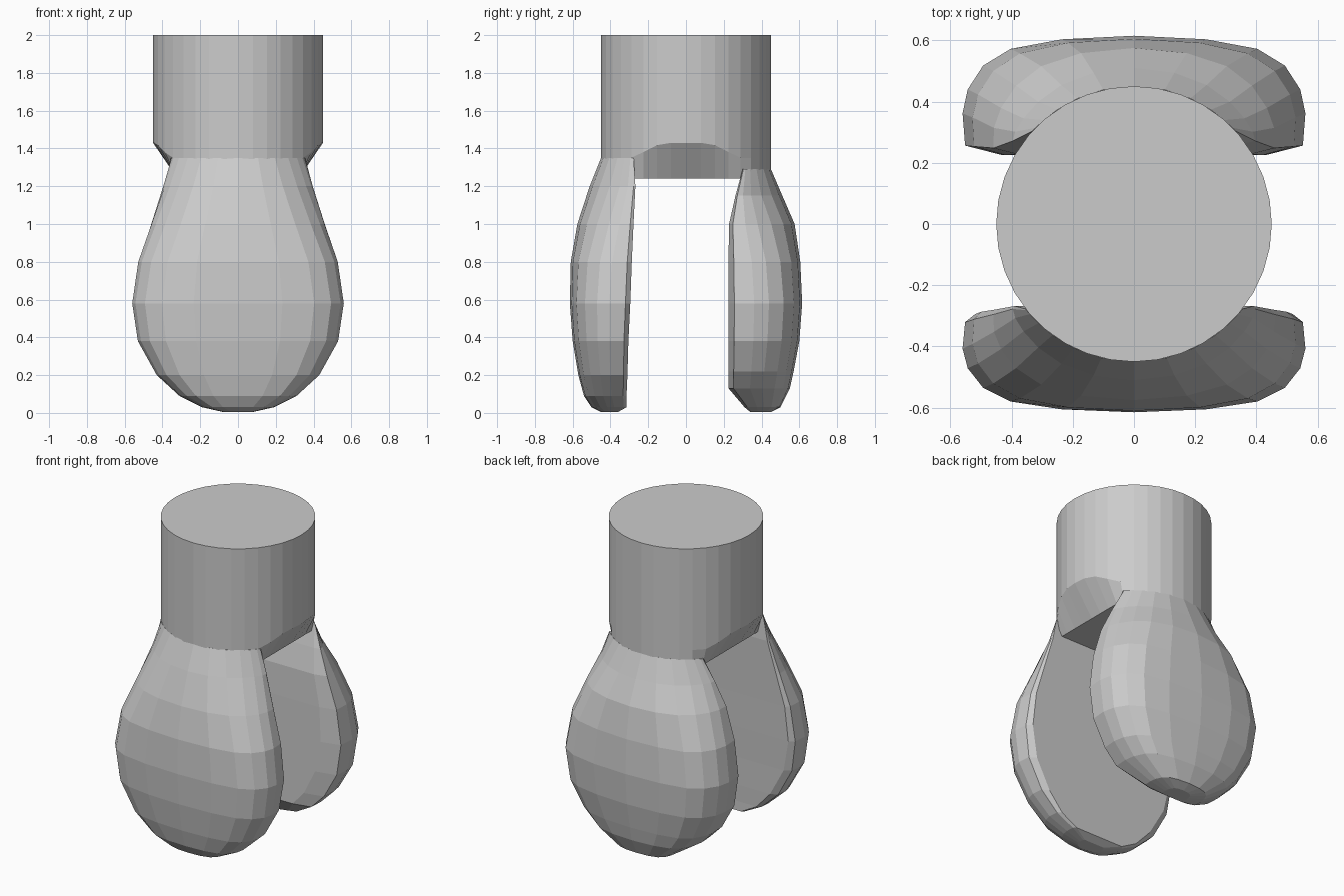
import bpy, bmesh, math

if "Cube" in bpy.data.objects:
    bpy.data.objects.remove(bpy.data.objects["Cube"])

R = 0.45


def finish(name, rings):
    """Skin a list of equal-length vertex rings and cap both ends."""
    bm = bmesh.new()
    vs = [[bm.verts.new(p) for p in ring] for ring in rings]
    n = len(vs[0])
    for a, b in zip(vs, vs[1:]):
        for i in range(n):
            j = (i + 1) % n
            bm.faces.new((a[i], a[j], b[j], b[i]))
    bm.faces.new(vs[0])
    bm.faces.new(vs[-1])
    bmesh.ops.remove_doubles(bm, verts=bm.verts, dist=0.0005)
    bmesh.ops.recalc_face_normals(bm, faces=bm.faces)
    me = bpy.data.meshes.new(name)
    bm.to_mesh(me)
    bm.free()
    ob = bpy.data.objects.new(name, me)
    bpy.context.collection.objects.link(ob)
    return ob


# Upper post: cylinder whose underside slopes in on the two open sides
N = 36
circle = [(R * math.cos(2 * math.pi * i / N), R * math.sin(2 * math.pi * i / N)) for i in range(N)]
clip = lambda v, m: max(-m, min(m, v))
arch = lambda x: 1.35 + 0.08 * min(1, max(0, (abs(x) - 0.36) / 0.075))
finish("post", [
    [(clip(x, 0.32), y, 1.24) for x, y in circle],
    [(x, y, arch(x)) for x, y in circle],
    [(x, y, 2.0) for x, y in circle],
])

# Half cross-section of a pad: (fraction of width, fraction of depth)
BULB = [(0, 0), (0.42, 0.03), (0.72, 0.11), (0.88, 0.25), (0.97, 0.45), (1, 0.65), (0.985, 0.92)]
NECK = [0, 0.3, 0.55, 0.75, 0.88, 0.96, 0.99]


def pad(name, side, sections):
    rings = []
    for z, w, wi, yo, yi, blend in sections:
        half = []
        w_top = sections[-1][1]
        d_top = R - math.sqrt(R * R - w_top * w_top)
        for (k, d), kc in zip(BULB, NECK):
            dc = (R - math.sqrt(R * R - (kc * w_top) ** 2)) / d_top
            kk = k + (kc - k) * blend
            dd = d + (dc - d) * blend
            half.append((kk * w, yo + (yi - yo) * dd))
        half.append((wi, yi))
        ring = half + [(-x, y) for x, y in reversed(half[1:])]
        rings.append([(x, side * y, z) for x, y in ring])
    return finish(name, rings)


# z, half width, inner half width, outer y, inner y, blend to round neck
pad("front_pad", -1, [
    (0.005, 0.08, 0.07, 0.45, 0.36, 0),
    (0.03, 0.19, 0.17, 0.50, 0.315, 0),
    (0.09, 0.31, 0.28, 0.54, 0.315, 0),
    (0.20, 0.43, 0.38, 0.57, 0.31, 0),
    (0.38, 0.53, 0.48, 0.60, 0.305, 0),
    (0.58, 0.56, 0.52, 0.615, 0.295, 0),
    (0.80, 0.53, 0.50, 0.61, 0.287, 0.1),
    (1.00, 0.465, 0.445, 0.575, 0.278, 0.4),
    (1.20, 0.40, 0.39, 0.51, 0.268, 0.75),
    (1.35, 0.355, 0.355, 0.45, 0.277, 1),
])
pad("back_pad", 1, [
    (0.005, 0.08, 0.06, 0.45, 0.34, 0),
    (0.03, 0.19, 0.14, 0.50, 0.31, 0),
    (0.13, 0.35, 0.23, 0.55, 0.225, 0),
    (0.22, 0.44, 0.31, 0.57, 0.225, 0),
    (0.38, 0.53, 0.39, 0.60, 0.225, 0),
    (0.58, 0.56, 0.43, 0.615, 0.225, 0),
    (0.80, 0.53, 0.42, 0.605, 0.225, 0.1),
    (1.00, 0.465, 0.38, 0.575, 0.228, 0.4),
    (1.15, 0.40, 0.355, 0.51, 0.262, 0.75),
    (1.29, 0.335, 0.335, 0.45, 0.30, 1),
])
